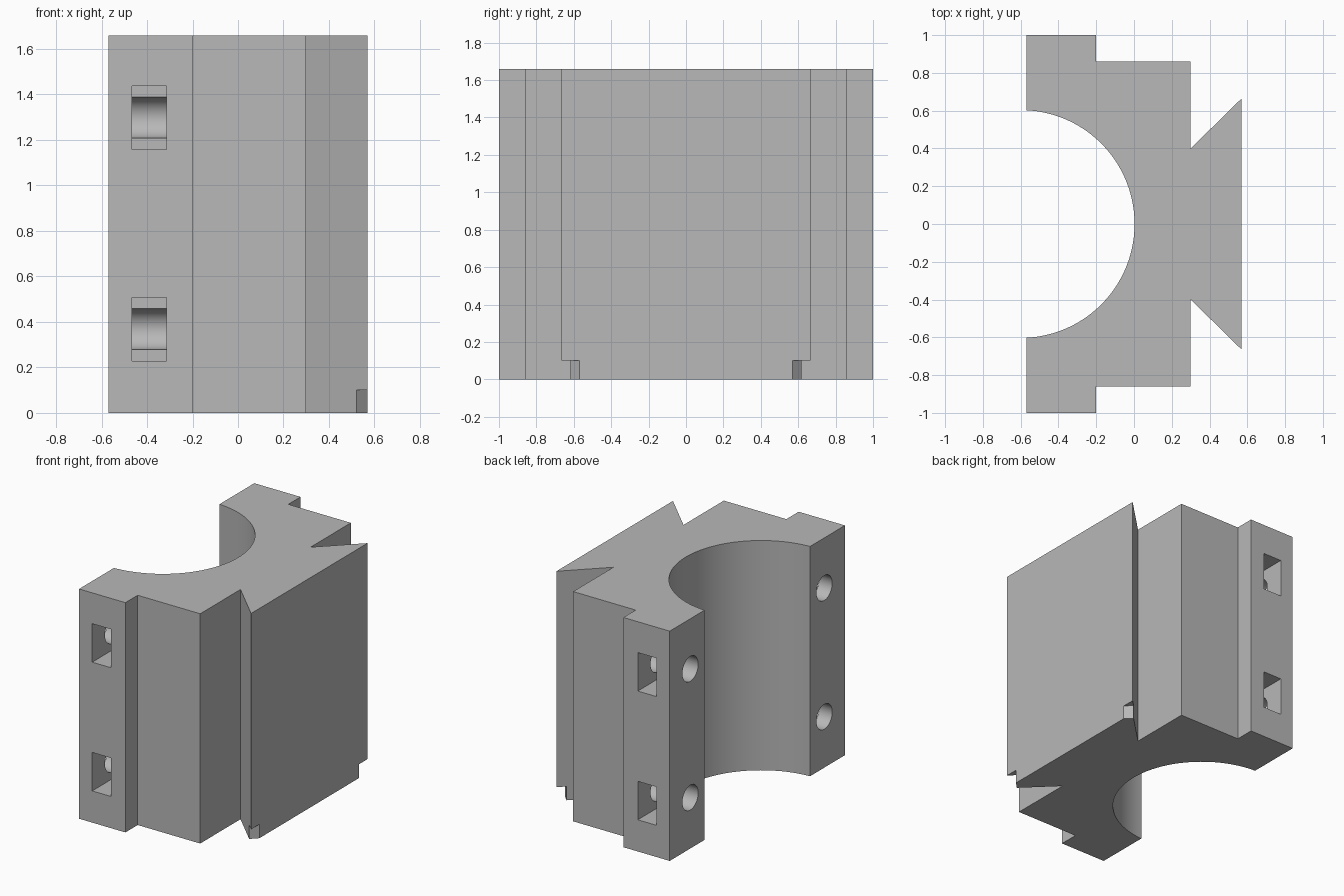
import bpy
import bmesh
import math

if "Cube" in bpy.data.objects:
    bpy.data.objects.remove(bpy.data.objects["Cube"], do_unlink=True)

HEIGHT = 1.66
BACK, STEP, SHOULDER, RAIL = -0.57, -0.2, 0.3, 0.57
BORE_X, BORE_R = -0.6, 0.603
HOLE_Y, HOLE_R, HOLE_END = 0.765, 0.09, -0.2
HOLE_HEIGHTS = (0.368, 1.298)

grey = bpy.data.materials.new("plain grey")
grey.use_nodes = True
grey.diffuse_color = (0.48, 0.48, 0.48, 1)
grey.node_tree.nodes["Principled BSDF"].inputs["Base Color"].default_value = grey.diffuse_color


def prism(name, outline, z0, z1):
    """Extrude a closed xy outline from z0 to z1."""
    bm = bmesh.new()
    base = bm.faces.new([bm.verts.new((x, y, z0)) for x, y in outline])
    top = bmesh.ops.extrude_face_region(bm, geom=[base])["geom"]
    verts = [v for v in top if isinstance(v, bmesh.types.BMVert)]
    bmesh.ops.translate(bm, verts=verts, vec=(0, 0, z1 - z0))
    bmesh.ops.recalc_face_normals(bm, faces=bm.faces)
    mesh = bpy.data.meshes.new(name)
    bm.to_mesh(mesh)
    bm.free()
    obj = bpy.data.objects.new(name, mesh)
    bpy.context.collection.objects.link(obj)
    mesh.materials.append(grey)
    return obj


def box(name, x0, x1, y0, y1, z0, z1):
    return prism(name, [(x0, y0), (x1, y0), (x1, y1), (x0, y1)], z0, z1)


def cut(body, cutter):
    """Subtract the cutter from the body, then discard it."""
    bpy.context.view_layer.objects.active = body
    mod = body.modifiers.new("cut", "BOOLEAN")
    mod.operation = "DIFFERENCE"
    mod.solver = "EXACT"
    mod.object = cutter
    bpy.ops.object.modifier_apply(modifier=mod.name)
    bpy.data.objects.remove(cutter, do_unlink=True)


# Clamp block: stepped sides, dovetail rail and half-round bore
side = [(RAIL, 0.665), (SHOULDER, 0.4), (SHOULDER, 0.86),
        (STEP, 0.86), (STEP, 1), (BACK, 1)]
limit = math.acos((BACK - BORE_X) / BORE_R)
steps = 64
arc = [(BORE_X + BORE_R * math.cos(a), BORE_R * math.sin(a))
       for a in (limit - 2 * limit * i / steps for i in range(steps + 1))]
mirrored = [(x, -y) for x, y in reversed(side)]
block = prism("clamp_block", side + arc + mirrored, 0, HEIGHT)

for s in (1, -1):
    # Clipped rail corners at the bottom
    cut(block, prism("corner_cutter", [(0.52, 0.62 * s), (0.6, 0.54 * s),
                                       (0.6, 0.8 * s), (0.52, 0.8 * s)], -0.1, 0.1))
    for z in HOLE_HEIGHTS:
        # Blind screw hole from the back
        bpy.ops.mesh.primitive_cylinder_add(
            vertices=48, radius=HOLE_R, depth=HOLE_END + 0.7,
            location=((HOLE_END - 0.7) / 2, HOLE_Y * s, z),
            rotation=(0, math.pi / 2, 0))
        hole = bpy.context.object
        hole.data.materials.append(grey)
        cut(block, hole)
        # Nut pocket from the side, reaching the hole axis
        y0, y1 = sorted((HOLE_Y * s, 1.1 * s))
        cut(block, box("pocket_cutter", -0.465, -0.315, y0, y1, z - 0.139, z + 0.139))

# Smooth the round surfaces, keep the edges sharp
bpy.ops.object.select_all(action="DESELECT")
block.select_set(True)
bpy.context.view_layer.objects.active = block
bpy.ops.object.shade_smooth_by_angle(angle=math.radians(25))
